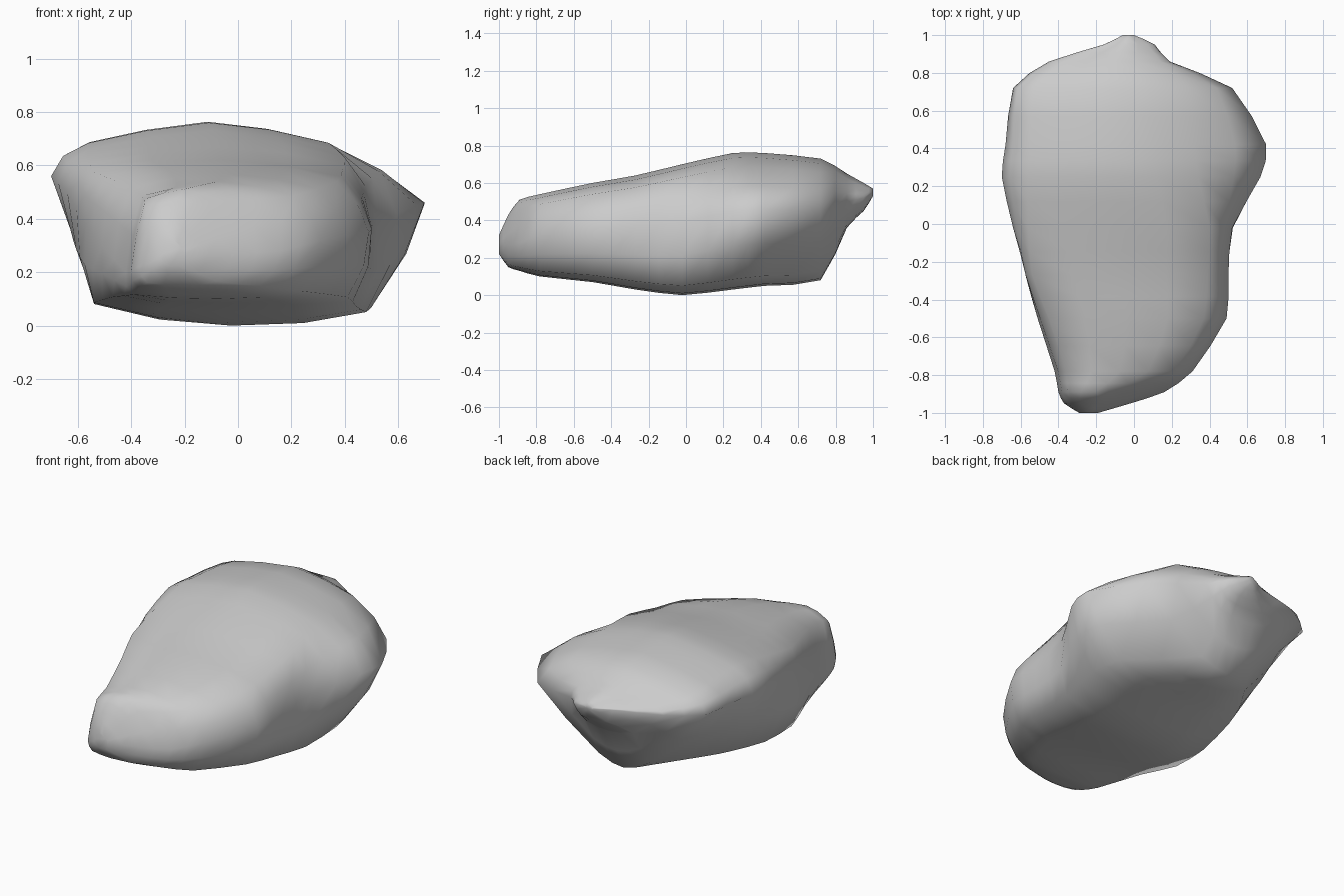
import bpy
import bmesh
from mathutils import Vector

if "Cube" in bpy.data.objects:
    bpy.data.objects.remove(bpy.data.objects["Cube"], do_unlink=True)

# Cross-sections from front to back, in hundredths of a unit:
# y, left edge x and z, right edge x and z, base left, base right, base z,
# shoulder left, shoulder right, crown z
SECTIONS = [
    (-100, -29, 25, -19, 27, -27, -21, 22, -27, -21, 32),
    (-95, -37, 22, -2, 27, -34, -8, 15, -33, -14, 43),
    (-89, -40, 21, 16, 28, -37, 8, 13, -35, -6, 51),
    (-78, -42, 20, 31, 32, -39, 24, 10, -36, 21, 54),
    (-50, -51, 30, 49, 35, -47, 41, 7, -45, 37, 60),
    (-27, -57, 38, 50, 37, -54, 44, 3, -54, 39, 64),
    (-2, -64, 50, 52, 39, -53, 48, 0, -56, 40, 70),
    (25, -70, 56, 67, 45, -49, 51, 3, -56, 34, 76),
    (42, -68, 56, 70, 46, -43, 46, 5, -55, 32, 76),
    (72, -64, 56, 52, 45, -25, 10, 8, -53, 29, 73),
    (86, -45, 56, 19, 50, -24, 8, 36, -37, 14, 65),
    (95, -16, 55, 11, 52, -12, 6, 45, -14, 7, 60),
    (100, -6, 55, 0, 55, -4, -2, 53, -5, -1, 57),
]
SHOULDER = 0.9    # shoulder height as a share of the crown height
ROUNDING = 0.3    # tangent strength of the in-between points


def section_ring(y, left, left_z, right, right_z, base_left, base_right,
                 base_z, top_left, top_right, top_z):
    """Closed outline of one cross-section, starting under the middle."""
    shoulder_z = max(top_z * SHOULDER, base_z + (top_z - base_z) * 0.7)
    points = [
        ((base_left + base_right) / 2, base_z),
        (base_right, base_z + (right_z - base_z) * 0.13),
        (right, right_z),
        (top_right, shoulder_z),
        ((top_left + top_right) / 2, top_z),
        (top_left, shoulder_z),
        (left, left_z),
        (base_left, base_z + (left_z - base_z) * 0.16),
    ]
    return [Vector((x, y, z)) / 100 for x, z in points]


def midpoint(a, b, c, d):
    """Point halfway from b to c on a gently rounded curve through a, b, c, d."""
    return (b + c) / 2 + ((c - a) - (d - b)) * ROUNDING / 8


def refine(points, closed):
    """Insert one rounded point between each pair of neighbours."""
    count = len(points)
    result = []
    for i in range(count if closed else count - 1):
        if closed:
            a, d = points[i - 1], points[(i + 2) % count]
        else:
            a, d = points[max(i - 1, 0)], points[min(i + 2, count - 1)]
        b, c = points[i], points[(i + 1) % count]
        result += [b, midpoint(a, b, c, d)]
    return result if closed else result + [points[-1]]


# Stone colour
stone = bpy.data.materials.new("grey stone")
stone.use_nodes = True
grey = (0.6, 0.6, 0.6, 1)
stone.diffuse_color = grey
stone.node_tree.nodes["Principled BSDF"].inputs["Base Color"].default_value = grey

# Refine around each ring, then along the length
rings = [refine(section_ring(*section), True) for section in SECTIONS]
strips = [refine(list(strip), False) for strip in zip(*rings)]
rings = list(zip(*strips))

# Skin the rings into a closed boulder
bm = bmesh.new()
loops = [[bm.verts.new(point) for point in ring] for ring in rings]
for near, far in zip(loops, loops[1:]):
    for i in range(len(near)):
        bm.faces.new((near[i - 1], near[i], far[i], far[i - 1]))
bm.faces.new(loops[0])
bm.faces.new(loops[-1])
bmesh.ops.recalc_face_normals(bm, faces=bm.faces)

mesh = bpy.data.meshes.new("boulder")
bm.to_mesh(mesh)
bm.free()
mesh.materials.append(stone)
mesh.shade_smooth()
boulder = bpy.data.objects.new("boulder", mesh)
bpy.context.collection.objects.link(boulder)
